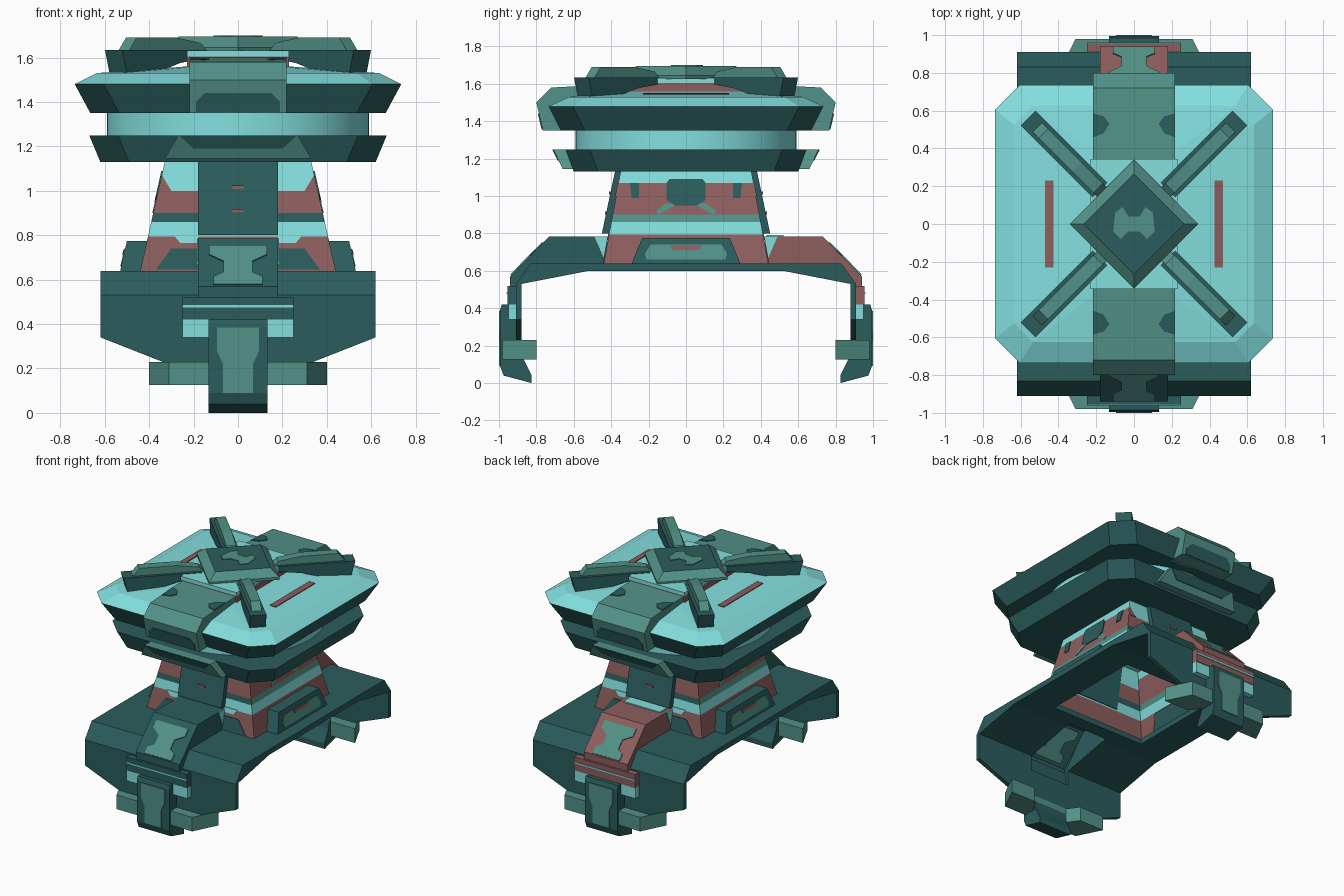
import bpy, bmesh, math
from mathutils import Vector

if "Cube" in bpy.data.objects:
    bpy.data.objects.remove(bpy.data.objects["Cube"])


def material(name, rgb):
    m = bpy.data.materials.new(name)
    m.diffuse_color = (*rgb, 1)
    m.use_nodes = True
    m.node_tree.nodes["Principled BSDF"].inputs["Base Color"].default_value = m.diffuse_color
    return m


LIGHT = material("light teal", (0.23, 0.74, 0.74))
DARK = material("dark teal", (0.024, 0.108, 0.108))
GREEN = material("grey green", (0.085, 0.285, 0.242))
RED = material("dusty red", (0.27, 0.11, 0.11))


def finish(name, bm, mats):
    bmesh.ops.recalc_face_normals(bm, faces=bm.faces)
    me = bpy.data.meshes.new(name)
    bm.to_mesh(me)
    bm.free()
    for m in mats:
        me.materials.append(m)
    ob = bpy.data.objects.new(name, me)
    bpy.context.collection.objects.link(ob)
    return ob


def prism(name, pts, vec, mat, skip=()):
    """Extrude a 3D polygon along vec; skip leaves side walls open."""
    bm = bmesh.new()
    a = [bm.verts.new(p) for p in pts]
    b = [bm.verts.new(Vector(p) + Vector(vec)) for p in pts]
    bm.faces.new(a)
    bm.faces.new(b)
    n = len(a)
    for i in range(n):
        if i not in skip:
            bm.faces.new((a[i], a[(i + 1) % n], b[(i + 1) % n], b[i]))
    return finish(name, bm, [mat])


def box(name, x0, x1, y0, y1, z0, z1, mat):
    return prism(name, [(x0, y0, z0), (x1, y0, z0), (x1, y1, z0), (x0, y1, z0)], (0, 0, z1 - z0), mat)


def loft(name, rings, mats, rule=lambda f: 0, bottom=True):
    """Join rings of equal point count from bottom to top."""
    bm = bmesh.new()
    rs = [[bm.verts.new(p) for p in r] for r in rings]
    n = len(rs[0])
    for a, b in zip(rs, rs[1:]):
        for i in range(n):
            bm.faces.new((a[i], a[(i + 1) % n], b[(i + 1) % n], b[i]))
    bm.faces.new(rs[-1])
    if bottom:
        bm.faces.new(rs[0])
    bm.normal_update()
    for f in bm.faces:
        f.material_index = rule(f)
    return finish(name, bm, mats)


def rect(hx, hy, z):
    return [(hx, -hy, z), (hx, hy, z), (-hx, hy, z), (-hx, -hy, z)]


def octagon(hx, hy, c, z):
    return [(hx, c - hy, z), (hx, hy - c, z), (hx - c, hy, z), (c - hx, hy, z),
            (-hx, hy - c, z), (-hx, c - hy, z), (c - hx, -hy, z), (hx - c, -hy, z)]


def mirrored(half):
    """Mirror (x, v) points across x = 0 into a closed outline."""
    return half + [(-x, v) for x, v in reversed(half)]


def solidify(ob, t):
    m = ob.modifiers.new("wall", "SOLIDIFY")
    m.thickness, m.offset = t, -1


# Base shell: folded plate with openings under the neck and ridges
arch = [(-.91, .53), (-.83, .64), (.83, .64), (.91, .53), (.88, .53), (.52, .60), (-.52, .60), (-.88, .53)]
shell = prism("base_shell", [(-.62, y, z) for y, z in arch], (1.24, 0, 0), DARK)
for cname, hx, y0, y1 in (("neck", .38, -.38, .38), ("front_ridge", .16, -.96, -.48), ("back_ridge", .16, .48, .96)):
    c = box(cname + "_cutter", -hx, hx, y0, y1, .4, .8, DARK)
    c.hide_render = c.hide_viewport = True
    c.display_type = "WIRE"
    m = shell.modifiers.new(cname, "BOOLEAN")
    m.object, m.operation, m.solver = c, "DIFFERENCE", "EXACT"

# Parts repeated at the front and back
for end, s in (("front", -1), ("back", 1)):
    trim = DARK if s < 0 else RED
    # Hanging end panel, notched behind the bracket
    panel = mirrored([(.16, .42), (.16, .53), (.62, .53), (.62, .34), (.34, .23)])
    prism(end + "_end_panel", [(x, s * .88, z) for x, z in panel], (0, s * .03, 0), DARK)
    # Hollow ridge running from the neck down over the edge
    prof = [(.42, .785), (.73, .785), (.94, .57), (.94, .51), (.91, .51), (.91, .53), (.83, .64), (.42, .64)]
    solidify(prism(end + "_ridge", [(-.18, s * y, z) for y, z in prof], (.36, 0, 0), trim, (4, 5, 6, 7)), .02)
    patch = mirrored([(.13, .75), (.13, .71), (.065, .68), (.065, .63), (.11, .61), (.11, .575)])
    for side, dy in (("", 0), ("_inner", -.034)):
        prism(end + "_ridge_mark" + side, [(x, s * (.73 + dy + (.785 - z) * .977), z) for x, z in patch],
              (0, s * .005, .005), GREEN)
    if s > 0:
        box("back_ridge_light_top", -.15, .15, .43, .52, .785, .792, LIGHT)
    for sx in (-1, 1):
        prism(end + "_ridge_side_mark", [(sx * .18, s * .42, .785), (sx * .18, s * .49, .785), (sx * .18, s * .44, .67)],
              (sx * .005, 0, 0), LIGHT)
        # Light tabs under the bracket
        box(end + "_bracket_tab", sx * .13, sx * .25, s * .905, s * .95, .34, .42, LIGHT)
    # Bracket and its thin line
    box(end + "_bracket", -.25, .25, s * .90, s * .955, .42, .52, trim)
    box(end + "_bracket_line", -.25, .25, s * .955, s * .96, .475, .485, LIGHT)
    # Hooked claw
    claw = [(.91, .42), (.985, .42), (.994, .39), (.994, .09), (.975, .04), (.825, 0), (.825, .04), (.87, .13), (.89, .25)]
    prism(end + "_claw", [(-.133, s * y, z) for y, z in claw], (.266, 0, 0), DARK)
    mark = mirrored([(.095, .385), (.095, .28), (.068, .22), (.068, .09)])
    prism(end + "_claw_mark", [(x, s * .992, z) for x, z in mark], (0, s * .008, 0), GREEN)
    # Cross bar through the claw
    bar = mirrored([(.31, .98), (.40, .80), (.20, .80), (.14, .88)])
    prism(end + "_cross_bar", [(x, s * y, .125) for x, y in bar], (0, 0, .105), GREEN)
    # Slanted plate on the neck, with two small marks
    prism(end + "_neck_plate", [(-.18, s * .45, .80), (-.18, s * .38, 1.13), (-.18, s * .33, 1.13), (-.18, s * .39, .80)],
          (.36, 0, 0), DARK)
    for z in (.91, 1.015):
        y = s * (.45 - (z - .80) * .212)
        box(end + "_neck_plate_mark", -.027, .027, y - s * .01, y + s * .006, z - .008, z + .008, RED)
    # Painted patches on the neck corners
    for sx in (-1, 1):
        for pname, mat, pts in (("base", DARK, [(.18, .645), (.37, .645), (.30, .74), (.18, .74)]),
                                ("light", LIGHT, [(.18, .765), (.26, .765), (.29, .80), (.18, .80)]),
                                ("corner", RED, [(.30, 1.0), (.357, 1.0), (.342, 1.07)])):
            prism(end + "_neck_patch_" + pname, [(sx * x, s * (.44 - .184 * (z - .64)), z) for x, z in pts],
                  (0, s * .005, 0), mat)
    # Green plate on the lower turret ring, with a dark inset
    prism(end + "_lower_ring_plate", [(-.33, s * .59, 1.145), (.33, s * .59, 1.145), (.27, s * .64, 1.25), (-.27, s * .64, 1.25)],
          (0, s * .07, 0), GREEN)
    prism(end + "_lower_ring_mark", [(x, s * (.66 + (z - 1.145) * .476), z) for x, z in
                                     mirrored([(.20, 1.19), (.265, 1.249)])], (0, s * .005, 0), DARK)
    # Green saddle plate over the upper turret
    saddle = [(.34, 1.60), (.72, 1.58), (.80, 1.50), (.765, 1.35), (.64, 1.35), (.64, 1.50), (.34, 1.54)]
    prism(end + "_saddle_plate", [(-.218, s * y, z) for y, z in saddle], (.436, 0, 0), GREEN)
    sm = mirrored([(.19, 1.355), (.19, 1.40), (.15, 1.44)])
    prism(end + "_saddle_front_mark", [(x, s * (.765 + (z - 1.35) * .233), z) for x, z in sm], (0, s * .006, 0), DARK)
    for sx in (-1, 1):
        pts = [(.215, .46), (.16, .48), (.13, .53), (.16, .57), (.215, .585)]
        prism(end + "_saddle_top_mark", [(sx * x, s * y, 1.60 - (y - .34) * .0526) for x, y in pts], (0, 0, .005), DARK)


# Neck: hollow tapered block in colour bands
def neck_rule(f):
    z = f.calc_center_median().z
    side = abs(f.normal.x) > abs(f.normal.y)
    if z < .80:
        return 1
    if z < .86:
        return 0
    if z < .90:
        return 3 if side else 2
    return 1 if z < 1.0 or (side and z < 1.07) else 0


levels = (.64, .795, .86, .90, 1.0, 1.07, 1.13)
neck = loft("neck", [rect(.44 - .2245 * (z - .64), .44 - .184 * (z - .64), z) for z in levels],
            [LIGHT, RED, DARK, GREEN], neck_rule, bottom=False)
solidify(neck, .02)

# Parts repeated on the left and right
for side, s in (("left", -1), ("right", 1)):
    def on_neck(name, pts, mat, t=.006):
        prism(name, [(s * (.44 - .2245 * (z - .64)), y, z) for y, z in pts], (s * t, 0, 0), mat)
    on_neck(side + "_neck_badge", mirrored([(.09, 1.09), (.105, 1.07), (.105, .98), (.06, .95)]), DARK)
    on_neck(side + "_neck_badge_base", mirrored([(.055, .95), (.15, .90), (.16, .92), (.11, .96)]), GREEN, .004)
    for sy in (-1, 1):
        on_neck(side + "_neck_slot", [(sy * y, z) for y, z in ((.25, .99), (.29, .99), (.30, 1.07), (.25, 1.07))], DARK)
    # Side box with inset panel and stripe
    prism(side + "_side_box", [(s * .53, -.29, .64), (s * .53, .29, .64), (s * .50, .235, .775), (s * .50, -.235, .775)],
          (-s * .12, 0, 0), DARK)
    pan = mirrored([(.21, .66), (.22, .69), (.19, .74)])
    prism(side + "_side_panel", [(s * (.53 - (z - .64) * .222), y, z) for y, z in pan], (s * .004, 0, 0), GREEN)
    prism(side + "_side_stripe", [(s * (.53 - (z - .64) * .222), y, z) for y, z in mirrored([(.07, .712), (.085, .735)])],
          (s * .007, 0, 0), RED)
    # Red slit on the turret roof
    prism(side + "_roof_slit", [(s * x, y, 1.53 + (.635 - x) * .074) for x, y in ((.425, -.23), (.47, -.23), (.47, .23), (.425, .23))],
          (0, 0, .006), RED)

# Turret: lower ring, round collar, upper body, raised roof block
loft("lower_ring", [octagon(.62, .60, .13, 1.13), octagon(.67, .645, .13, 1.25)], [DARK])
circle = [(.59 * math.cos(a * math.pi / 32), .59 * math.sin(a * math.pi / 32), 1.24) for a in range(64)]
collar = prism("collar", circle, (0, 0, .12), LIGHT)
for p in collar.data.polygons:
    p.use_smooth = len(p.vertices) == 4
loft("upper_body", [octagon(.665, .67, .13, 1.35), octagon(.735, .735, .13, 1.48),
                    octagon(.635, .625, .10, 1.53), octagon(.23, .35, .05, 1.56)],
     [LIGHT, DARK], lambda f: 1 if f.calc_center_median().z < 1.45 else 0)
box("roof_block", -.23, .23, -.34, .34, 1.53, 1.605, RED)
box("roof_cap", -.23, .23, -.345, .345, 1.605, 1.632, LIGHT)

# Four diagonal roof arms: dark foot under a green rail
foot = [(.18, 1.60), (.30, 1.575), (.40, 1.535), (.54, 1.53), (.56, 1.635), (.18, 1.635)]
rail = [(.165, 1.63), (.19, 1.665), (.30, 1.69), (.48, 1.69), (.515, 1.63)]
for sx in (-1, 1):
    for sy in (-1, 1):
        across = Vector((sx, -sy, 0)).normalized()
        for part, prof, w, mat in (("foot", foot, .11, DARK), ("rail", rail, .068, GREEN)):
            prism("roof_arm_" + part, [Vector((sx * d, sy * d, z)) - across * w / 2 for d, z in prof], across * w, mat)


# Central diamond plate
def diamond(r, z):
    return [(r, 0, z), (0, r, z), (-r, 0, z), (0, -r, z)]


loft("diamond_plate", [diamond(.34, 1.625), diamond(.34, 1.645), diamond(.265, 1.695)], [GREEN, DARK],
     lambda f: 1 if f.calc_center_median().z > 1.69 else 0)
blot = mirrored([(.03, .04), (.06, .09), (.10, .06), (.11, -.04), (.07, -.08), (.03, -.04)])
prism("diamond_mark", [(x, y, 1.695) for x, y in blot], (0, 0, .005), GREEN)
